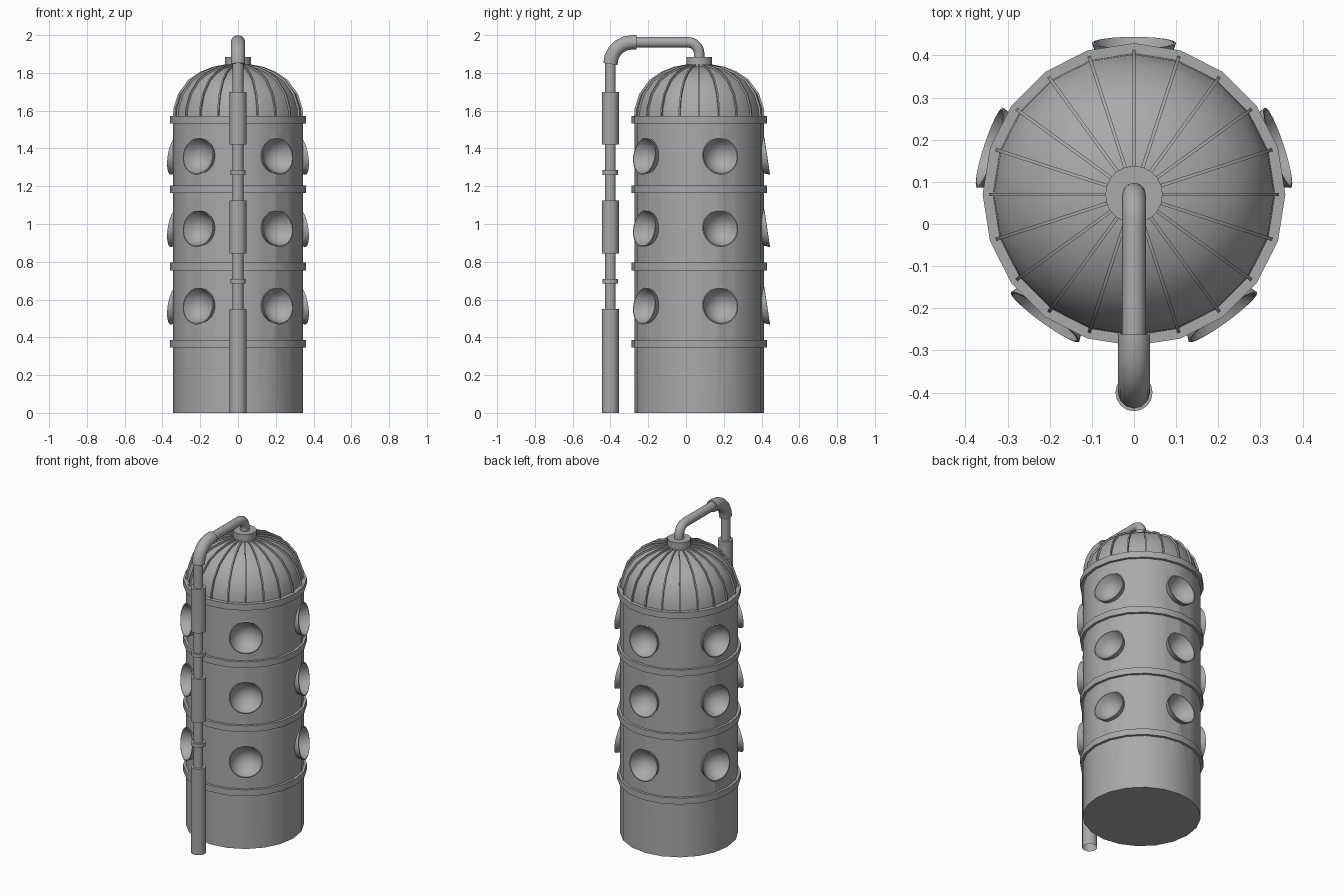
import bpy, bmesh
from math import sin, cos, pi, radians
from mathutils import Vector, Matrix

if "Cube" in bpy.data.objects:
    bpy.data.objects.remove(bpy.data.objects["Cube"])

SIDES = 20
CENTRE = Vector((0, 0.07, 0))   # tower axis
STAND = Vector((0, -0.4, 0))    # vertical pipe axis

metal = bpy.data.materials.new("grey_metal")
metal.use_nodes = True
GREY = (0.4, 0.4, 0.4, 1)
metal.diffuse_color = GREY
metal.node_tree.nodes["Principled BSDF"].inputs["Base Color"].default_value = GREY


def smooth(ob, angle):
    bpy.ops.object.select_all(action='DESELECT')
    ob.select_set(True)
    bpy.context.view_layer.objects.active = ob
    bpy.ops.object.shade_smooth_by_angle(angle=radians(angle))


def finish(name, bm, angle=35):
    bmesh.ops.recalc_face_normals(bm, faces=bm.faces)
    mesh = bpy.data.meshes.new(name)
    bm.to_mesh(mesh)
    bm.free()
    ob = bpy.data.objects.new(name, mesh)
    bpy.context.collection.objects.link(ob)
    mesh.materials.append(metal)
    smooth(ob, angle)
    return ob


def lathe(bm, profile, sides, place):
    """Turn a (radius, height) outline around z; radius 0 makes a pole."""
    rings = []
    for r, z in profile:
        if r == 0:
            rings.append([bm.verts.new(place @ Vector((0, 0, z)))] * sides)
        else:
            angles = [2 * pi * i / sides for i in range(sides)]
            rings.append([bm.verts.new(place @ Vector((r * cos(a), r * sin(a), z)))
                          for a in angles])
    for low, high in zip(rings, rings[1:]):
        for i in range(sides):
            j = (i + 1) % sides
            corners = dict.fromkeys((low[i], low[j], high[j], high[i]))
            bm.faces.new(list(corners))


def turned(name, profile, at, sides=SIDES):
    bm = bmesh.new()
    lathe(bm, profile, sides, Matrix.Translation(at))
    return finish(name, bm)


def drum(name, r, z0, z1, at, sides=SIDES):
    return turned(name, [(0, z0), (r, z0), (r, z1), (0, z1)], at, sides)


# Tower wall and bands
body = drum("tower_body", 0.343, 0, 1.55, CENTRE)
for i, z in enumerate((0.345, 0.755, 1.165, 1.533)):
    drum(f"band_{i + 1}", 0.359, z, z + 0.04, CENTRE)

# Tilted cups set in the wall: five around, three rows
cup_profile = [(0, -0.085), (0.035, -0.079), (0.066, -0.06), (0.087, -0.034), (0.1, 0),
               (0.094, 0.001), (0.08, -0.032), (0.061, -0.054), (0.032, -0.072), (0, -0.078)]
cut_profile = [(0, -0.082), (0.033, -0.076), (0.063, -0.058), (0.083, -0.034),
               (0.097, 0), (0.105, 0.03), (0, 0.03)]
cups, cuts = bmesh.new(), bmesh.new()
for z in (0.567, 0.977, 1.36):
    for k in range(5):
        a = radians(90 + 72 * k)
        out = Vector((cos(a), sin(a), 0))
        axis = out + Vector((0, 0, 0.15))
        place = Matrix.Translation(CENTRE + out * 0.359 + Vector((0, 0, z))) \
            @ axis.to_track_quat('Z', 'Y').to_matrix().to_4x4()
        lathe(cups, cup_profile, 32, place)
        lathe(cuts, cut_profile, 32, place)
finish("cups", cups, 50)
cutter = finish("cup_cutter", cuts)
cutter.hide_render = True

mod = body.modifiers.new("cup_holes", 'BOOLEAN')
mod.operation = 'DIFFERENCE'
mod.solver = 'EXACT'
mod.object = cutter
bpy.context.view_layer.objects.active = body
bpy.ops.object.modifier_apply(modifier=mod.name)
bpy.data.objects.remove(cutter)
smooth(body, 30)

# Dome with raised ribs
arc = [(0.336, 1.55), (0.332, 1.61), (0.308, 1.685), (0.255, 1.757),
       (0.195, 1.797), (0.13, 1.823), (0.06, 1.836)]
turned("dome", arc + [(0, 1.836)], CENTRE)
ribs = bmesh.new()
for k in range(SIDES):
    turn = Matrix.Translation(CENTRE) @ Matrix.Rotation(2 * pi * k / SIDES, 4, 'Z')
    rows = []
    for r, z in arc:
        lift = Vector((r, 0, (z - 1.53) * 1.2)).normalized() * 0.01
        foot = Vector((r - 0.01, 0, z - 0.01))
        top = Vector((r, 0, z)) + lift
        side = Vector((0, 0.004, 0))
        rows.append([ribs.verts.new(turn @ p) for p in
                     (foot - side, top - side, top + side, foot + side)])
    for a, b in zip(rows, rows[1:]):
        for i in range(4):
            j = (i + 1) % 4
            ribs.faces.new((a[i], a[j], b[j], b[i]))
    ribs.faces.new(rows[0])
    ribs.faces.new(rows[-1])
finish("dome_ribs", ribs)
drum("top_cap", 0.068, 1.82, 1.885, CENTRE)


# Bent pipes
def pipe(name, points, r):
    curve = bpy.data.curves.new(name, 'CURVE')
    curve.dimensions = '3D'
    curve.bevel_depth = r
    curve.bevel_resolution = 4
    curve.use_fill_caps = True
    line = curve.splines.new('POLY')
    line.points.add(len(points) - 1)
    for p, (y, z) in zip(line.points, points):
        p.co = (0, y, z, 1)
    ob = bpy.data.objects.new(name, curve)
    bpy.context.collection.objects.link(ob)
    curve.materials.append(metal)
    bpy.ops.object.select_all(action='DESELECT')
    ob.select_set(True)
    bpy.context.view_layer.objects.active = ob
    bpy.ops.object.convert(target='MESH')
    smooth(bpy.context.object, 50)


def bend(y, z, r, start, end, steps=5):
    angles = [radians(start + (end - start) * i / steps) for i in range(steps + 1)]
    return [(y + r * cos(a), z + r * sin(a)) for a in angles]


pipe("top_pipe", [(0.07, 1.86)] + bend(0.01, 1.902, 0.06, 0, 90) + [(-0.28, 1.962)], 0.028)
pipe("elbow", [(-0.262, 1.962)] + bend(-0.285, 1.847, 0.115, 90, 180), 0.038)

# Vertical pipe with sleeves and collars
drum("vertical_pipe", 0.028, 0.5, 1.86, STAND, 16)
for i, (z0, z1) in enumerate(((0.845, 1.125), (1.42, 1.7))):
    drum(f"sleeve_{i + 1}", 0.044, z0, z1, STAND, 16)
for i, z in enumerate((0.685, 1.26)):
    drum(f"collar_{i + 1}", 0.041, z, z + 0.025, STAND, 16)
turned("base_sleeve", [(0.044, 0), (0.044, 0.55), (0, 0.55)], STAND, 16)
